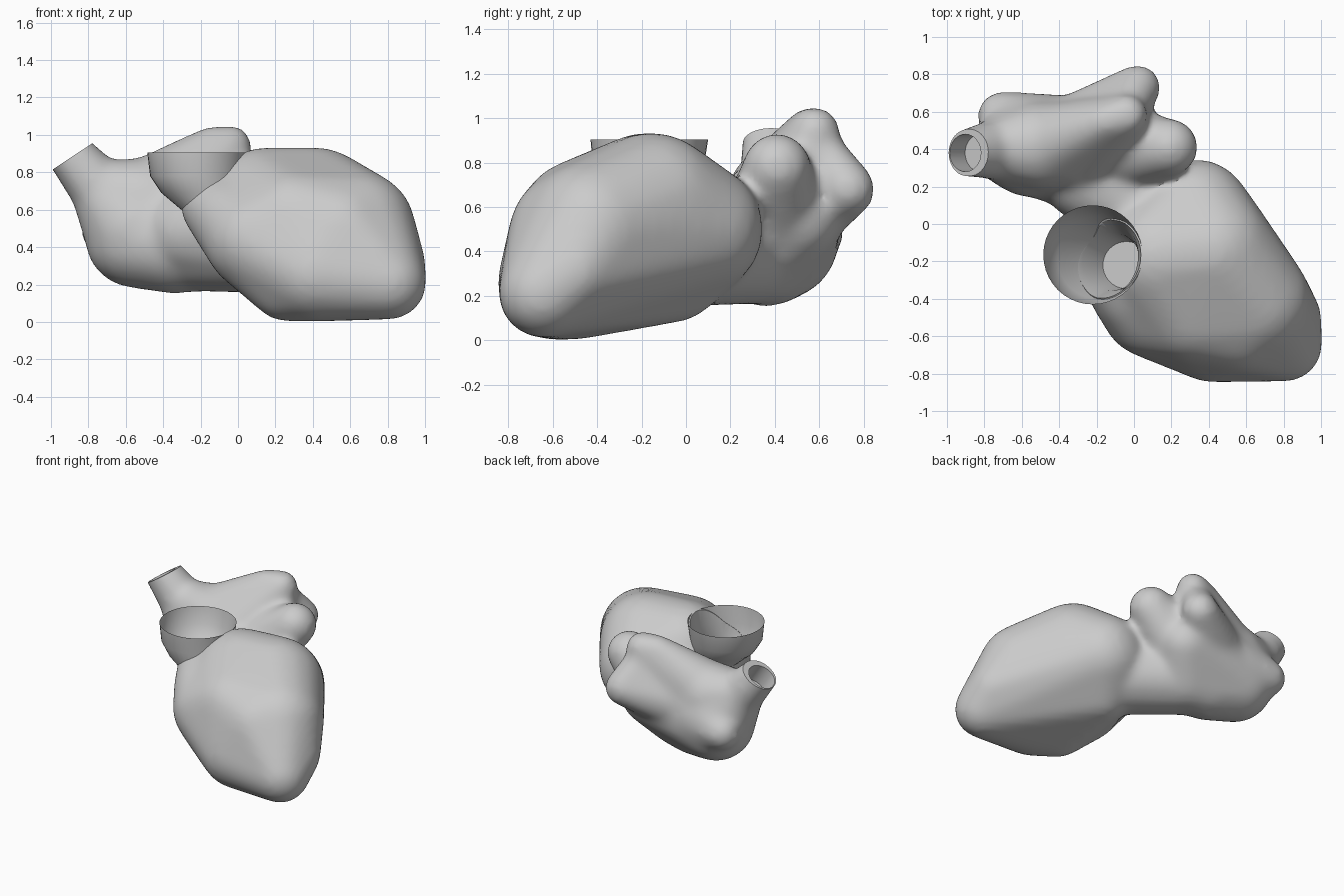
import bpy, bmesh, math
from mathutils import Vector, Matrix

cube = bpy.data.objects.get("Cube")
if cube:
    bpy.data.objects.remove(cube)

grey = bpy.data.materials.new("plain_grey")
grey.use_nodes = True
colour = (0.6, 0.6, 0.6, 1)
grey.diffuse_color = colour
grey.node_tree.nodes["Principled BSDF"].inputs["Base Color"].default_value = colour


def add_object(name, bm):
    mesh = bpy.data.meshes.new(name)
    bmesh.ops.recalc_face_normals(bm, faces=bm.faces)
    bm.to_mesh(mesh)
    bm.free()
    mesh.materials.append(grey)
    obj = bpy.data.objects.new(name, mesh)
    bpy.context.collection.objects.link(obj)
    return obj


def blob(target, balls):
    """Add the convex skin around a few balls (x, y, z, radius)."""
    bm = bmesh.new()
    for x, y, z, r in balls:
        bmesh.ops.create_icosphere(bm, subdivisions=3, radius=r,
                                   matrix=Matrix.Translation((x, y, z)))
    bmesh.ops.delete(bm, geom=bm.edges[:], context='EDGES_FACES')
    bmesh.ops.convex_hull(bm, input=bm.verts[:])
    loose = [v for v in bm.verts if not v.link_faces]
    bmesh.ops.delete(bm, geom=loose, context='VERTS')
    mesh = bpy.data.meshes.new("temporary")
    bm.to_mesh(mesh)
    bm.free()
    target.from_mesh(mesh)
    bpy.data.meshes.remove(mesh)


def loft(rings, scale=1.0, capped=False, sides=40):
    """Join level circles (x, y, z, radius) into a tube."""
    bm = bmesh.new()
    loops = []
    for x, y, z, r in rings:
        loops.append([bm.verts.new((x + r * scale * math.cos(math.tau * i / sides),
                                    y + r * scale * math.sin(math.tau * i / sides), z))
                      for i in range(sides)])
    for a, b in zip(loops, loops[1:]):
        for i in range(sides):
            j = (i + 1) % sides
            bm.faces.new((a[i], a[j], b[j], b[i]))
    if capped:
        bm.faces.new(loops[0])
        bm.faces.new(loops[-1])
    return bm


def rod(name, base, direction, radius, depth):
    """Cylinder starting at base and running along direction."""
    bm = bmesh.new()
    axis = Vector(direction).normalized()
    turn = axis.to_track_quat('Z', 'Y').to_matrix().to_4x4()
    place = Matrix.Translation(Vector(base) + axis * depth / 2) @ turn
    bmesh.ops.create_cone(bm, cap_ends=True, segments=32, radius1=radius,
                          radius2=radius, depth=depth, matrix=place)
    return add_object(name, bm)


body = bmesh.new()
# Main chamber, tapering to the tip
blob(body, [(.81, -.645, .21, .2), (.83, -.5, .31, .175), (.42, -.59, .26, .26),
            (.26, -.5, .2, .2), (.15, -.18, .6, .335), (.42, -.15, .6, .335),
            (.64, -.42, .5, .31), (.33, .05, .5, .3), (.25, -.05, .29, .21),
            (.1, -.44, .44, .28), (.3, -.48, .55, .265), (.55, -.52, .48, .28)])
# Outflow root under the cup
blob(body, [(.15, -.2, .55, .3), (-.02, -.36, .54, .22), (-.13, -.23, .62, .18),
            (.1, -.44, .44, .28)])
# Rear chamber and its bridge to the main chamber
blob(body, [(-.55, .42, .45, .27), (-.35, .36, .42, .27), (-.2, .33, .41, .25),
            (-.05, .5, .55, .2), (-.5, .42, .64, .23), (-.15, .48, .68, .2)])
blob(body, [(-.25, .26, .48, .25), (-.2, .3, .42, .26), (.2, .0, .43, .28)])
# Side lobe
blob(body, [(-.05, .4, .58, .22), (.19, .41, .78, .155)])
# Four vessels: open one, rear one, upper ridge, low one
blob(body, [(-.55, .42, .5, .28), (-.72, .4, .68, .17)])
blob(body, [(-.5, .42, .64, .24), (-.73, .4, .7, .165)])
blob(body, [(-.73, .4, .7, .165), (-.96, .37, .97, .115)])
blob(body, [(-.48, .42, .5, .28), (-.71, .58, .48, .13)])
blob(body, [(-.48, .42, .66, .22), (-.3, .38, .6, .22), (-.15, .5, .6, .22),
            (-.15, .55, .94, .105), (-.04, .58, .94, .115)])
blob(body, [(-.3, .48, .58, .22), (-.06, .58, .88, .11), (.02, .73, .68, .125)])
heart = add_object("chambers", body)

# Cutters: cup hollow, slanted vessel end and vessel bore
cup = [(-.04, -.22, .46, .13), (-.12, -.2, .58, .16), (-.19, -.18, .69, .22),
       (-.22, -.17, .78, .25), (-.22, -.165, .905, .265)]
slant = (-.55, 0, .83)
cutters = [add_object("cup_cutter", loft(cup + [(-.22, -.165, 1.1, .265)], .97, True)),
           rod("end_cutter", (-.9, .375, .875), slant, .2, .3),
           rod("bore_cutter", (-.82, .38, .75), slant, .1, .4)]

remesh = heart.modifiers.new("blend", 'REMESH')
remesh.mode = 'VOXEL'
remesh.voxel_size = .022
soften = heart.modifiers.new("soften", 'SMOOTH')
soften.factor = .5
soften.iterations = 25
for cutter in cutters:
    cutter.hide_render = True
    cut = heart.modifiers.new("cut", 'BOOLEAN')
    cut.operation = 'DIFFERENCE'
    cut.solver = 'EXACT'
    cut.object = cutter

# Bake the result and drop the cutters
graph = bpy.context.evaluated_depsgraph_get()
baked = bpy.data.meshes.new_from_object(heart.evaluated_get(graph))
heart.modifiers.clear()
heart.data = baked
for cutter in cutters:
    bpy.data.objects.remove(cutter)

# Thin open wall of the cup
wall = add_object("cup_wall", loft(cup))

for obj in (heart, wall):
    obj.data.shade_smooth()
    obj.data.set_sharp_from_angle(angle=math.radians(40))
